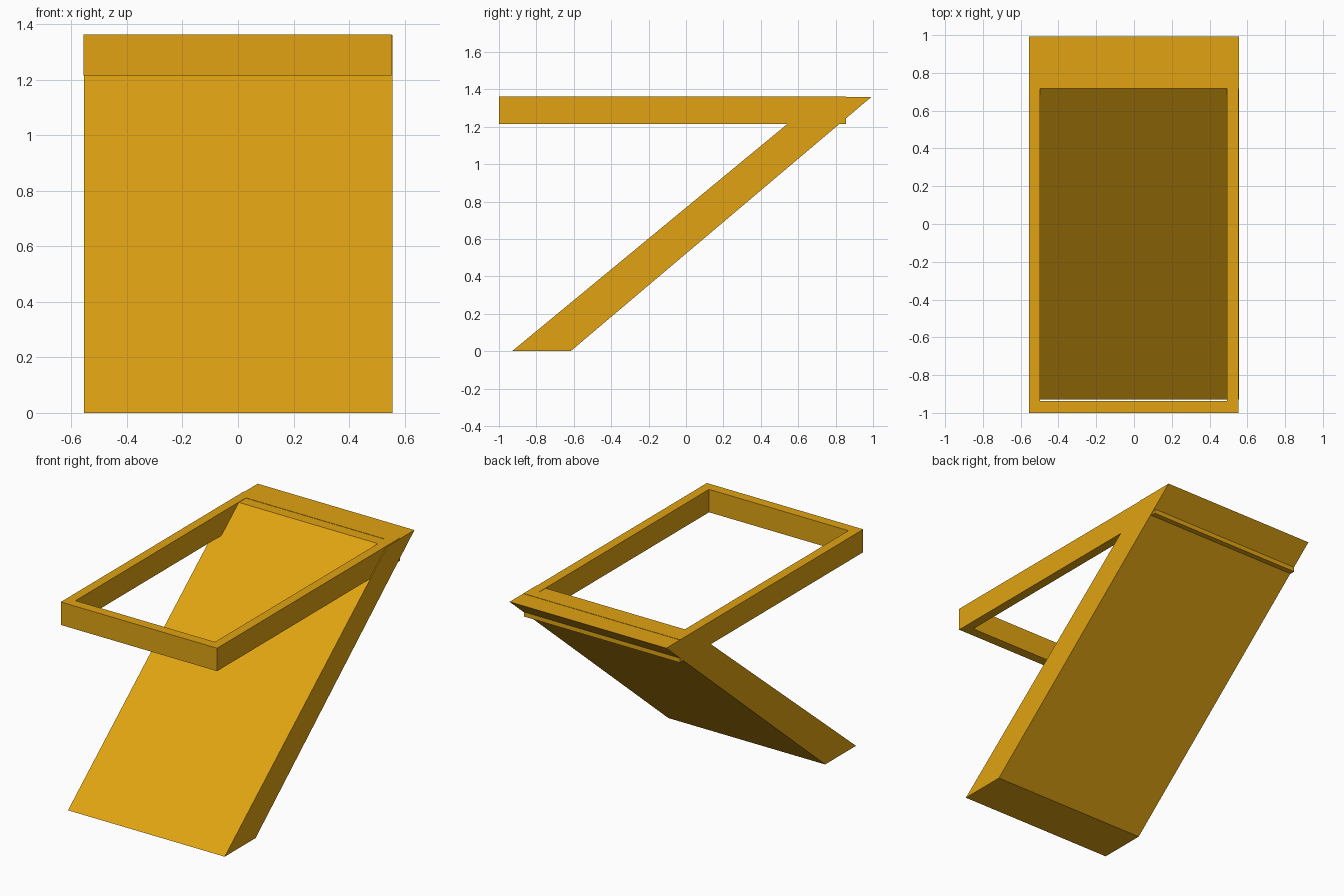
import bpy, bmesh

if "Cube" in bpy.data.objects:
    bpy.data.objects.remove(bpy.data.objects["Cube"])

gold = bpy.data.materials.new("golden_yellow")
gold.diffuse_color = (0.75, 0.37, 0.006, 1)
gold.use_nodes = True
gold.node_tree.nodes["Principled BSDF"].inputs["Base Color"].default_value = gold.diffuse_color


def finish(bm, name):
    bmesh.ops.recalc_face_normals(bm, faces=bm.faces)
    mesh = bpy.data.meshes.new(name)
    bm.to_mesh(mesh)
    bm.free()
    mesh.materials.append(gold)
    obj = bpy.data.objects.new(name, mesh)
    bpy.context.collection.objects.link(obj)
    return obj


def extrude(bm, faces, offset):
    ext = bmesh.ops.extrude_face_region(bm, geom=faces)["geom"]
    verts = [g for g in ext if isinstance(g, bmesh.types.BMVert)]
    bmesh.ops.translate(bm, verts=verts, vec=offset)


# Leaning slab: side profile (y, z) extruded across the width
bm = bmesh.new()
profile = [(-0.93, 0), (-0.617, 0), (0.992, 1.36), (0.718, 1.36)]
face = bm.faces.new([bm.verts.new((-0.555, y, z)) for y, z in profile])
extrude(bm, [face], (1.112, 0, 0))
finish(bm, "leaning_slab")

# Open rectangular frame: ring of four faces extruded upward
bm = bmesh.new()


def rectangle(x0, x1, y0, y1, z):
    return [bm.verts.new((x, y, z)) for x, y in
            ((x0, y0), (x1, y0), (x1, y1), (x0, y1))]


outer = rectangle(-0.557, 0.552, -1.0, 0.855, 1.215)
inner = rectangle(-0.497, 0.492, -0.936, 0.79, 1.215)
ring = [bm.faces.new((outer[i], outer[(i + 1) % 4],
                      inner[(i + 1) % 4], inner[i])) for i in range(4)]
extrude(bm, ring, (0, 0, 0.147))
finish(bm, "top_frame")
